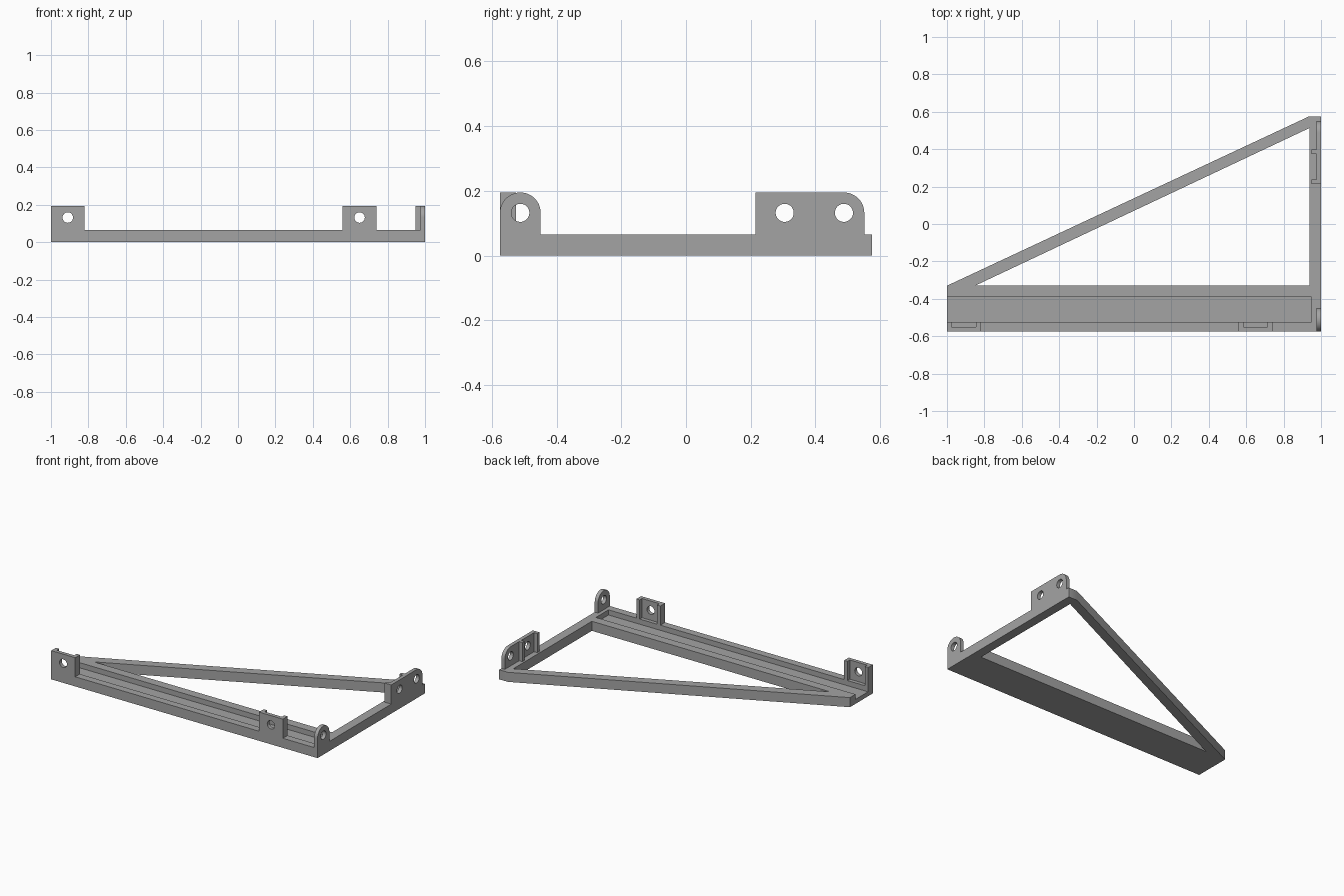
import bpy, bmesh, math
from mathutils import Vector

if "Cube" in bpy.data.objects:
    bpy.data.objects.remove(bpy.data.objects["Cube"], do_unlink=True)

GREY = (0.37, 0.37, 0.37, 1)
mat = bpy.data.materials.new("plain grey")
mat.use_nodes = True
mat.diffuse_color = GREY
mat.node_tree.nodes["Principled BSDF"].inputs["Base Color"].default_value = GREY

BASE, TOP, HOLE_Z, HOLE_R = 0.065, 0.195, 0.132, 0.028
FRONT, RIGHT = -0.575, 1.0
WALL, PLATE = 0.05, 0.025


def prism(name, profile, axis, lo, hi):
    """Extrude a 2D profile along an axis from lo to hi."""
    place = {"x": lambda a, b: (lo, a, b),
             "y": lambda a, b: (a, lo, b),
             "z": lambda a, b: (a, b, lo)}[axis]
    move = Vector([(hi - lo) * (axis == k) for k in "xyz"])
    bm = bmesh.new()
    face = bm.faces.new([bm.verts.new(place(*p)) for p in profile])
    new = bmesh.ops.extrude_face_region(bm, geom=[face])["geom"]
    bmesh.ops.translate(bm, vec=move, verts=[g for g in new if isinstance(g, bmesh.types.BMVert)])
    bmesh.ops.recalc_face_normals(bm, faces=bm.faces)
    mesh = bpy.data.meshes.new(name)
    bm.to_mesh(mesh)
    bm.free()
    mesh.materials.append(mat)
    obj = bpy.data.objects.new(name, mesh)
    bpy.context.collection.objects.link(obj)
    return obj


def rect(a0, a1, b0, b1):
    return [(a0, b0), (a1, b0), (a1, b1), (a0, b1)]


def arc(a, b, r, start, end, n):
    steps = [math.radians(start + (end - start) * i / n) for i in range(n + 1)]
    return [(a + r * math.cos(t), b + r * math.sin(t)) for t in steps]


def circle(a, b):
    return arc(a, b, HOLE_R, 0, 360, 32)[:-1]


def activate(obj):
    bpy.ops.object.select_all(action="DESELECT")
    obj.select_set(True)
    bpy.context.view_layer.objects.active = obj


def cut(obj, *cutters):
    """Subtract the cutters, then remove them."""
    activate(obj)
    for c in cutters:
        c.hide_render = True
        mod = obj.modifiers.new("cut", "BOOLEAN")
        mod.operation, mod.solver, mod.object = "DIFFERENCE", "EXACT", c
        bpy.ops.object.modifier_apply(modifier=mod.name)
        bpy.data.objects.remove(c, do_unlink=True)
    bpy.ops.object.shade_smooth_by_angle(angle=math.radians(30))


# Triangular frame with open middle and a channel along the front rail
outline = [(-1, FRONT), (RIGHT, FRONT), (RIGHT, 0.575), (0.935, 0.575), (-1, -0.33)]
opening = [(-0.85, -0.33), (0.938, -0.33), (0.938, 0.513)]
frame = prism("triangular_frame", outline, "z", 0, BASE)
cut(frame,
    prism("opening_cutter", opening, "z", -0.1, 0.2),
    prism("channel_cutter", rect(-1.1, 0.95, -0.525, -0.39), "z", 0.03, 0.2))

# Front tabs: pocketed at the back, one screw hole each
for name, x in (("front_tab_right", -0.91), ("front_tab_left", 0.65)):
    tab = prism(name, rect(x - 0.09, x + 0.09, BASE, TOP), "y", FRONT, FRONT + WALL)
    cut(tab,
        prism("pocket_cutter", rect(x - 0.065, x + 0.065, BASE - 0.1, TOP + 0.1), "y", FRONT + PLATE, -0.4),
        prism("hole_cutter", circle(x, HOLE_Z), "y", -0.7, -0.4))

# Rounded ear at the front corner
ear_y, ear_r = -0.512, 0.063
ear = prism("corner_ear", [(ear_y - ear_r, BASE), (ear_y + ear_r, BASE)]
            + arc(ear_y, TOP - ear_r, ear_r, 0, 180, 24), "x", RIGHT - PLATE, RIGHT)
cut(ear, prism("hole_cutter", circle(ear_y, HOLE_Z), "x", 0.8, 1.2))

# Rear side bracket with two holes and one rounded corner
bracket = prism("side_bracket", [(0.215, BASE), (0.551, BASE)]
                + arc(0.488, TOP - ear_r, ear_r, 0, 90, 12) + [(0.215, TOP)],
                "x", RIGHT - PLATE, RIGHT)
cut(bracket, *[prism("hole_cutter", circle(y, HOLE_Z), "x", 0.8, 1.2) for y in (0.305, 0.488)])

# Upright ribs on the inside of the bracket
for name, y in (("bracket_rib_front", 0.215), ("bracket_rib_rear", 0.375)):
    prism(name, rect(y, y + 0.022, BASE, TOP), "x", RIGHT - WALL, RIGHT - PLATE)
